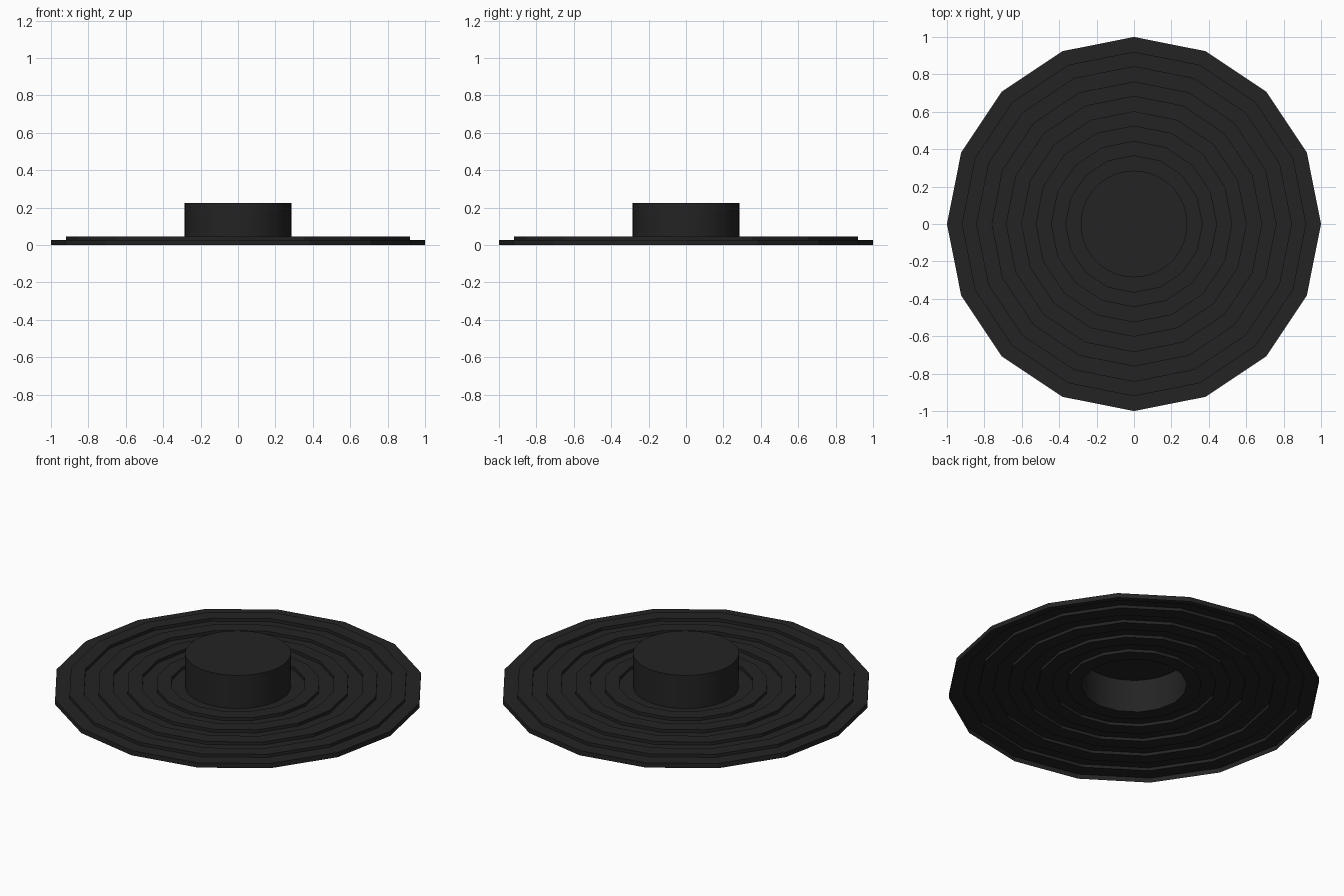
import bpy, math

if "Cube" in bpy.data.objects:
    bpy.data.objects.remove(bpy.data.objects["Cube"])

# One flat near-black colour
mat = bpy.data.materials.new("soft black")
mat.diffuse_color = (0.017, 0.017, 0.017, 1)
mat.use_nodes = True
mat.node_tree.nodes["Principled BSDF"].inputs["Base Color"].default_value = mat.diffuse_color


def revolve(name, profile, sides, cap=False):
    """Spin an (r, z) profile around z; optionally close the last ring."""
    verts = [(r * math.cos(2 * math.pi * i / sides),
              r * math.sin(2 * math.pi * i / sides), z)
             for r, z in profile for i in range(sides)]
    faces = []
    for k in range(len(profile) - 1):
        for i in range(sides):
            j = (i + 1) % sides
            a, b = k * sides, (k + 1) * sides
            faces.append((a + i, a + j, b + j, b + i))
    if cap:
        a = (len(profile) - 1) * sides
        faces.append(tuple(range(a, a + sides)))
    me = bpy.data.meshes.new(name)
    me.from_pydata(verts, [], faces)
    me.materials.append(mat)
    me.update()
    ob = bpy.data.objects.new(name, me)
    bpy.context.collection.objects.link(ob)
    return ob


# Corrugated 16-sided disc: open-bottomed sheet stepping between two heights
LOW, HIGH, INNER, RINGS = 0.028, 0.046, 0.285, 9
step = (1 - INNER) / RINGS
profile = [(1, 0)]
for n in range(RINGS):
    z = HIGH if n % 2 else LOW
    profile += [(1 - n * step, z), (1 - (n + 1) * step, z)]
revolve("corrugated_disc", profile, 16)

# Round hub, closed on top and open below
hub = revolve("hub", [(INNER, LOW), (INNER, 0.225)], 48, cap=True)
bpy.context.view_layer.objects.active = hub
hub.select_set(True)
bpy.ops.object.shade_smooth_by_angle(angle=math.radians(30))
